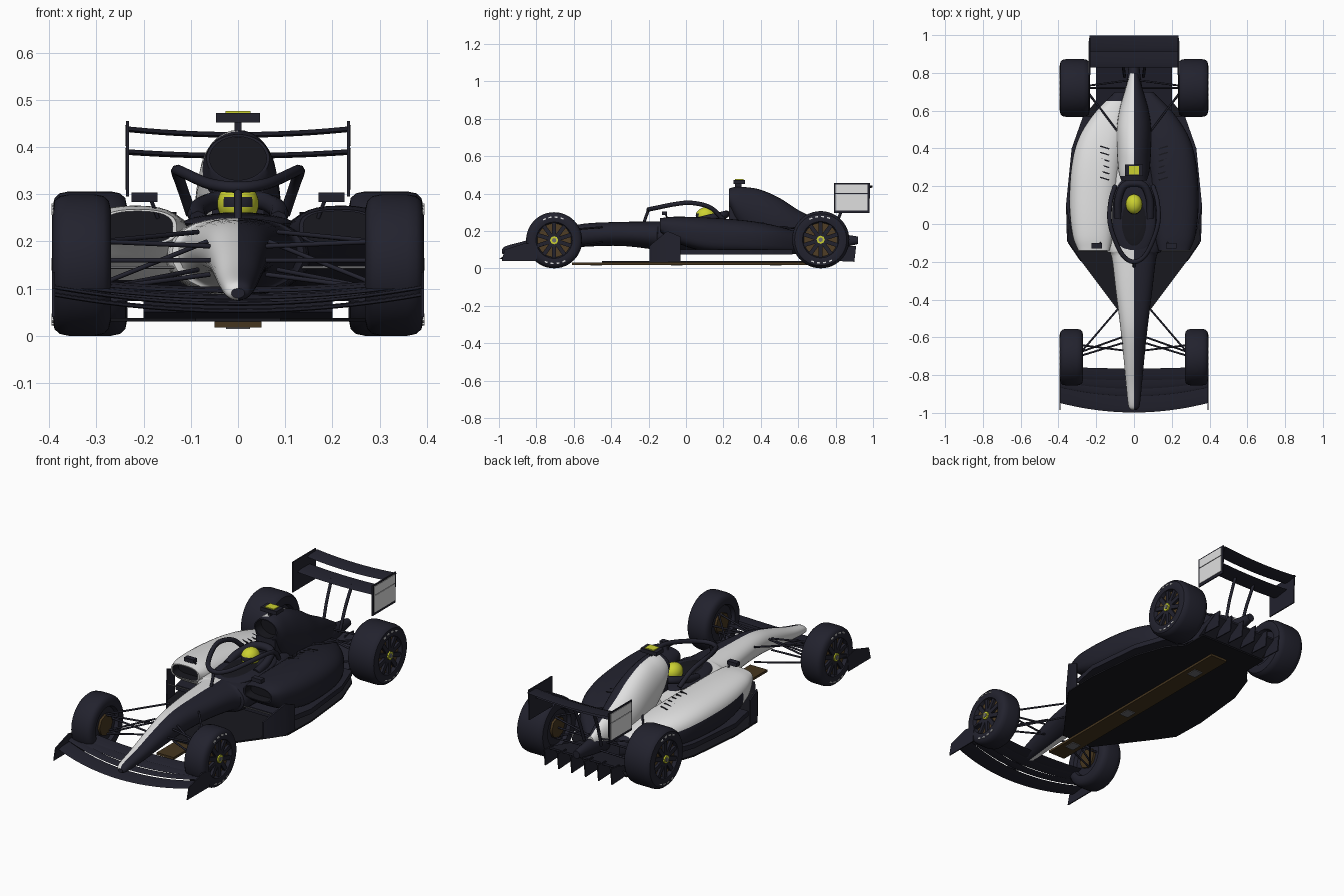
import bpy, bmesh
from math import sin, cos, pi, radians, copysign
from mathutils import Vector, Matrix

old = bpy.data.objects.get("Cube")
if old:
    bpy.data.objects.remove(old, do_unlink=True)


def material(name, *rgb):
    m = bpy.data.materials.new(name)
    m.use_nodes = True
    m.diffuse_color = (*rgb, 1)
    m.node_tree.nodes["Principled BSDF"].inputs["Base Color"].default_value = (*rgb, 1)
    return m


NAVY = material("dark_navy", .016, .016, .027)
WHITE = material("white", .74, .74, .74)
YELLOW = material("acid_yellow", .6, .64, .03)
BRONZE = material("bronze", .08, .048, .018)
BROWN = material("plank_brown", .06, .036, .013)
BLACK = material("black", .009, .009, .013)
GREY = material("grey", .15, .15, .16)


def finish(bm, name, mats, rule=None, angle=35):
    bmesh.ops.recalc_face_normals(bm, faces=bm.faces)
    if rule:
        for f in bm.faces:
            f.material_index = rule(f.calc_center_median(), f.normal, f.index)
    me = bpy.data.meshes.new(name)
    bm.to_mesh(me)
    bm.free()
    for m in mats:
        me.materials.append(m)
    me.shade_smooth()
    me.set_sharp_from_angle(angle=radians(angle))
    ob = bpy.data.objects.new(name, me)
    bpy.context.collection.objects.link(ob)
    return ob


def skin(name, rings, mats, rule=None):
    bm = bmesh.new()
    vs = [[bm.verts.new(p) for p in r] for r in rings]
    n = len(vs[0])
    bm.faces.new(vs[0])
    for a, b in zip(vs, vs[1:]):
        for i in range(n):
            bm.faces.new((a[i], a[(i + 1) % n], b[(i + 1) % n], b[i]))
    bm.faces.new(vs[-1])
    bm.faces.index_update()
    return finish(bm, name, mats, rule)


def spline(pts, steps=5):
    p = [Vector(q) for q in pts]
    p = [2 * p[0] - p[1]] + p + [2 * p[-1] - p[-2]]
    out = []
    for a, b, c, d in zip(p, p[1:], p[2:], p[3:]):
        for k in range(steps):
            t = k / steps
            out.append(.5 * (2 * b + (c - a) * t + (2 * a - 5 * b + 4 * c - d) * t * t
                             + (3 * b - a - 3 * c + d) * t ** 3))
    return out + [p[-2]]


N = 32


def loft(name, sections, mats, rule=None, power=2.0, low_power=2.0, inlet=False):
    # each section is (y, x inner, x outer, z bottom, z top)
    rings = []
    for y, x0, x1, z0, z1 in spline(sections):
        ring = []
        for k in range(N):
            c, s = cos(2 * pi * k / N), sin(2 * pi * k / N)
            c = 0 if abs(c) < 1e-6 else c
            e = 2 / (power if s >= 0 else low_power)
            ring.append(Vector(((x0 + x1) / 2 + (x1 - x0) / 2 * copysign(abs(c) ** e, c), y,
                                (z0 + z1) / 2 + (z1 - z0) / 2 * copysign(abs(s) ** e, s))))
        rings.append(ring)
    if inlet:
        mid = sum(rings[0], Vector()) / N
        back = Vector((0, .05, 0))
        lip = [mid + (p - mid) * .9 for p in rings[0]]
        rings = [[p + back for p in lip], lip] + rings
    return skin(name, rings, mats, rule)


def box(name, centre, size, mat, rot=Matrix()):
    bm = bmesh.new()
    m = Matrix.Translation(centre) @ rot @ Matrix.Diagonal((*size, 1))
    bmesh.ops.create_cube(bm, size=1, matrix=m)
    return finish(bm, name, [mat])


def plate(name, outline, axis, lo, hi, mat):
    # outline is in the two axes other than the given one
    def ring(h):
        return [Vector((h, *p)) if axis == "x" else Vector((*p, h)) for p in outline]
    return skin(name, [ring(lo), ring(hi)], [mat])


def tube(name, pts, r, mat, smooth=False):
    cu = bpy.data.curves.new(name, "CURVE")
    cu.dimensions = "3D"
    cu.bevel_depth, cu.bevel_resolution, cu.use_fill_caps = r, 2, True
    pts = spline(pts, 6) if smooth else pts
    sp = cu.splines.new("POLY")
    sp.points.add(len(pts) - 1)
    for q, p in zip(sp.points, pts):
        q.co = (*p, 1)
    cu.materials.append(mat)
    bpy.context.collection.objects.link(bpy.data.objects.new(name, cu))


def mirrored(arc):
    return [(-x, y, z) for x, y, z in arc[:0:-1]] + arc


def ball(name, centre, radii, mats, rule=None):
    bm = bmesh.new()
    bmesh.ops.create_uvsphere(bm, u_segments=32, v_segments=20, radius=1,
                              matrix=Matrix.Translation(centre) @ Matrix.Diagonal((*radii, 1)))
    return finish(bm, name, mats, rule)


def wing(name, span, lead, trail, sweep, rise, thick=.008):
    rings = []
    for k in range(-10, 11):
        u = k / 10
        off = Vector((u * span, sweep * u * u, rise * u * u))
        a, b = Vector((0, *lead)), Vector((0, *trail))
        up = Vector((0, 0, thick / 2))
        rings.append([off + p for p in (a, a.lerp(b, .25) + up, b, a.lerp(b, .25) - up)])
    return skin(name, rings, [NAVY])


# Nose and cockpit body, split into a white and a dark half
body = [(-.985, .014, .08, .1), (-.96, .03, .075, .12), (-.85, .042, .083, .15), (-.7, .056, .1, .2),
        (-.55, .072, .115, .238), (-.35, .097, .12, .248), (-.17, .12, .1, .25), (-.12, .15, .085, .25),
        (.15, .15, .08, .25), (.32, .1, .075, .25)]
loft("nose_and_tub", [(y, -w, w, a, b) for y, w, a, b in body], [NAVY, WHITE],
     lambda c, n, i: int(c.x < 0), 2.4)

# Cockpit surround, opening, headrest and helmet
ball("cockpit_surround", (0, .05, .238), (.117, .225, .022), [NAVY])
ball("cockpit_opening", (0, .03, .25), (.075, .15, .012), [BLACK])
tube("headrest_collar", mirrored([(0, .215, .29), (.055, .2, .285), (.085, .12, .267), (.085, .03, .245)]),
     .02, NAVY, True)
ball("helmet", (0, .105, .28), (.044, .053, .046), [YELLOW, NAVY],
     lambda c, n, i: int(n.y < -.3 and .27 < c.z < .291 and abs(c.x) < .03))

# Engine cover with roof intake
cover = [(.23, .067, .325, .427), (.27, .08, .24, .436), (.32, .086, .18, .434), (.4, .091, .12, .42),
         (.5, .092, .09, .376), (.6, .078, .09, .312), (.7, .05, .1, .26), (.8, .02, .14, .2)]
loft("engine_cover", [(y, -w, w, a, b) for y, w, a, b in cover], [NAVY, WHITE, BLACK],
     lambda c, n, i: 2 if i <= N else int(c.x < 0 and c.y > .25), 2, inlet=True)
box("airbox_base", (0, .26, .28), (.11, .06, .1), NAVY)
box("camera_post", (0, .28, .44), (.014, .035, .04), NAVY)
box("camera_pod", (0, .285, .462), (.094, .06, .02), NAVY)
box("camera_cap", (0, .285, .473), (.054, .045, .008), YELLOW)
loft("gearbox", [(.62, -.06, .06, .08, .2), (.78, -.035, .035, .1, .19), (.92, -.02, .02, .13, .17)], [NAVY])

# Floor, upper floor slab, plank and skids
edge = [(.09, -.45), (.3, -.17), (.355, -.09), (.36, .1), (.33, .4), (.27, .57), (.2, .65), (.2, .78)]
plate("floor", edge + [(-x, y) for x, y in edge[::-1]], "z", .03, .038, BLACK)
slab = [(.33, -.05)] + edge[3:6]
plate("upper_floor", slab + [(-x, y) for x, y in slab[::-1]], "z", .074, .1, NAVY)
box("plank", (0, .03, .024), (.1, 1.28, .012), BROWN)
for y in (-.48, -.05, .48):
    box("skid_plate", (0, y, .017), (.05, .06, .006), GREY)

# Halo
tube("halo_ring", mirrored([(0, -.2, .315), (.06, -.165, .322), (.11, -.06, .343), (.13, .03, .35),
                            (.122, .13, .325), (.1, .2, .26)]), .012, NAVY, True)
tube("halo_pillar", [(0, -.2, .315), (0, -.225, .245)], .008, NAVY)

# Diffuser ramp
plate("diffuser_ramp", [(.74, .034), (.87, .11), (.87, .12), (.6, .05)], "x", -.2, .2, NAVY)
for x in (-.195, -.117, -.04, .04, .117, .195):
    plate("diffuser_fence", [(.79, .04), (.9, .035), (.91, .12), (.84, .12)], "x", x - .003, x + .003, NAVY)

# Front wing and rear wing planes
wing("front_wing_main", .39, (-.998, .05), (-.908, .058), .05, .035)
wing("front_wing_flap_1", .39, (-.912, .066), (-.868, .072), .045, .035)
wing("front_wing_flap_2", .39, (-.872, .078), (-.818, .088), .035, .03)
wing("front_wing_flap_3", .39, (-.826, .092), (-.765, .104), .01, .022)
wing("rear_wing_main", .235, (.828, .38), (.93, .386), 0, .008, .012)
wing("rear_wing_flap", .235, (.912, .424), (.997, .432), 0, .012, .012)


def wheel(tag, s, y, r, width):
    # tyre and rim as one turned shape, outer face first
    cx, h = s * (.394 - width / 2), width / 2
    prof = [(.09, h - .022), (.097, h - .004), (.115, h), (r - .014, h - .005), (r - .004, h - .016), (r, h - .035)]
    prof += [(a, -b) for a, b in prof[::-1]]
    rings = [[Vector((cx + s * b, y + a * cos(t * pi / 24), r + a * sin(t * pi / 24))) for t in range(48)]
             for a, b in prof]
    skin(tag + "_wheel", rings, [NAVY, BRONZE], lambda c, n, i: int(i == 0))
    face = s * .394
    back = face - s * width
    tube(tag + "_brake_drum", [(back + s * .03, y, r), (back + s * .01, y, r)], .055, BROWN)
    for k in range(10):
        turn = Matrix.Rotation(k * pi / 5, 4, "X")
        mid = Vector((face - s * .016, y, r)) + turn @ Vector((0, 0, .052))
        box(tag + "_spoke", mid, (.014, .022, .085), NAVY, turn)
    tube(tag + "_hub", [(face - s * .03, y, r), (face - s * .002, y, r)], .022, YELLOW)
    tube(tag + "_hub_nut", [(face - s * .03, y, r), (face + s * .001, y, r)], .012, GREY)
    # dashed sidewall marks
    for k in range(12):
        if k % 6 < 4:
            turn = Matrix.Rotation((k * 15 + (k // 6) * 90 - 20) * pi / 180, 4, "X")
            box(tag + "_tyre_mark", Vector((face - s * .001, y, r)) + turn @ Vector((0, 0, .124)),
                (.004, .016, .007), WHITE, turn)


pod = [(-.14, .13, .295, .195, .268), (-.06, .11, .325, .14, .276), (.1, .09, .342, .09, .272),
       (.3, .07, .332, .078, .258), (.45, .05, .295, .076, .235), (.58, .04, .215, .076, .2),
       (.7, .02, .1, .08, .16)]


def pod_rule(c, n, i):
    if i <= N:
        return 2
    return int(c.x < 0 and c.y < .65 and (n.z > .15 or (c.y < 0 and c.z > .12)))


arms = {"front": [((.085, -.45, .22), (.29, -.69, .2)), ((.06, -.63, .19), (.29, -.7, .2)),
                  ((.085, -.45, .14), (.29, -.69, .1)), ((.06, -.63, .13), (.29, -.7, .1)),
                  ((.065, -.6, .2), (.29, -.68, .11)), ((.05, -.67, .16), (.29, -.64, .16))],
        "rear": [((.08, .48, .22), (.26, .72, .21)), ((.03, .76, .18), (.26, .73, .21)),
                 ((.1, .52, .11), (.26, .71, .1)), ((.03, .76, .12), (.26, .73, .1)),
                 ((.02, .72, .15), (.26, .72, .152))]}

for s, side in ((1, "left"), (-1, "right")):
    wheel(side + "_front", s, -.705, .15, .125)
    wheel(side + "_rear", s, .72, .153, .16)
    for end, links in arms.items():
        for a, b in links:
            tube(f"{side}_{end}_suspension_arm", [(s * p[0], *p[1:]) for p in (a, b)], .005, NAVY)
    # Sidepod with recessed inlet, and its cooling slots
    loft(side + "_sidepod", [(y, s * a, s * b, c, d) for y, a, b, c, d in pod],
         [NAVY, WHITE, BLACK], pod_rule, 2.5, 3.5, True)
    for k in range(6):
        box(side + "_cooling_slot", (s * .155, .24 + k * .033, .256 - k * .0035), (.05, .007, .012), BLACK,
            Matrix.Rotation(s * .3, 4, "Z"))
    # Side deflector standing on the floor edge, and the bar across to the tub
    low = [(.285, -.195), (.35, -.1), (.356, -.03)]
    rings = [[Vector((s * (x - d), y, z)) for d, z in ((0, .035), (0, top), (.008, top), (.008, .035))]
             for (x, y), top in zip(low, (.12, .2, .17))]
    skin(side + "_deflector", rings, [NAVY])
    tube(side + "_deflector_bar", [(s * .12, -.143, .145), (s * .31, -.143, .145)], .003, GREY)
    # Mirror
    box(side + "_mirror", (s * .198, -.115, .294), (.055, .028, .02), NAVY)
    tube(side + "_mirror_stalk", [(s * .185, -.11, .29), (s * .17, -.09, .25)], .004, NAVY)
    # Wing end plates and rear wing pylon
    plate(side + "_front_end_plate", [(-.985, .04), (-.8, .04), (-.79, .12), (-.86, .135), (-.97, .1)], "x",
          s * .388, s * .394, NAVY)
    plate(side + "_rear_end_plate", [(.79, .295), (.98, .295), (.985, .455), (.79, .455)], "x",
          s * .231, s * .237, NAVY)
    for lo, hi in ((.31, .398), (.402, .447)):
        box(side + "_end_plate_panel", (s * .238, .885, (lo + hi) / 2), (.004, .17, hi - lo), WHITE)
    tube(side + "_rear_wing_pylon", [(s * .05, .78, .16), (s * .055, .82, .28), (s * .06, .87, .385)], .008, NAVY, True)
